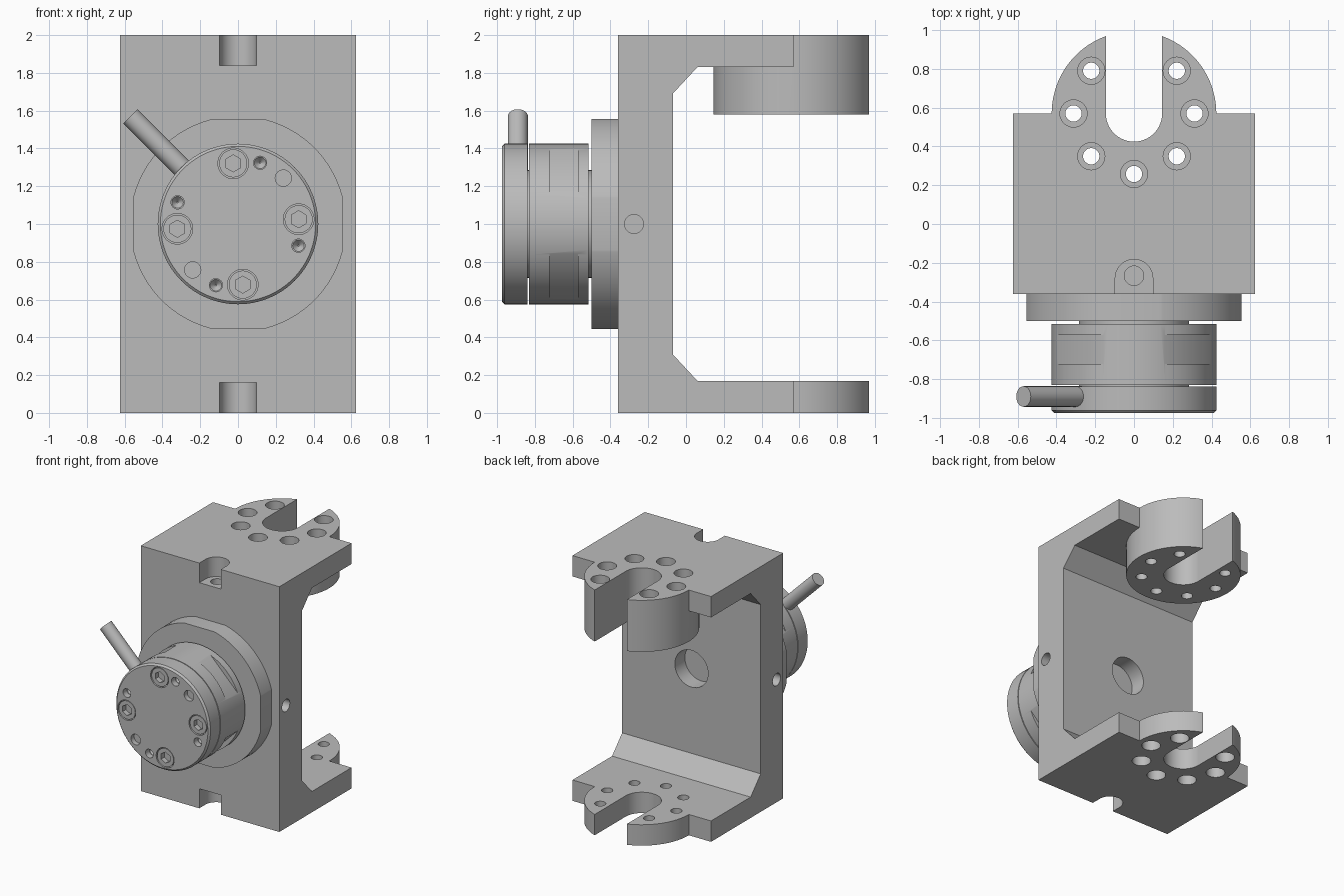
import bpy, bmesh, math
from mathutils import Vector, Matrix

cube = bpy.data.objects.get("Cube")
if cube:
    bpy.data.objects.remove(cube, do_unlink=True)

grey = bpy.data.materials.new("machined grey")
grey.use_nodes = True
grey.diffuse_color = (0.5, 0.5, 0.5, 1)
grey.node_tree.nodes["Principled BSDF"].inputs["Base Color"].default_value = grey.diffuse_color


def to_object(name, bm):
    bmesh.ops.recalc_face_normals(bm, faces=bm.faces)
    mesh = bpy.data.meshes.new(name)
    bm.to_mesh(mesh)
    bm.free()
    mesh.materials.append(grey)
    obj = bpy.data.objects.new(name, mesh)
    bpy.context.collection.objects.link(obj)
    return obj


def cylinder(name, a, b, r, r2=None, seg=64):
    """Cylinder or cone running from point a to point b."""
    a, b = Vector(a), Vector(b)
    axis = b - a
    turn = axis.to_track_quat('Z', 'Y').to_matrix().to_4x4()
    bm = bmesh.new()
    bmesh.ops.create_cone(bm, cap_ends=True, segments=seg, radius1=r,
                          radius2=r if r2 is None else r2, depth=axis.length,
                          matrix=Matrix.Translation((a + b) / 2) @ turn)
    return to_object(name, bm)


def box(name, centre, size, turn=Matrix()):
    bm = bmesh.new()
    bmesh.ops.create_cube(bm, size=1, matrix=Matrix.Translation(centre) @ turn
                          @ Matrix.Diagonal((*size, 1)))
    return to_object(name, bm)


def combine(target, tool, operation='DIFFERENCE'):
    """Apply a boolean and discard the tool."""
    mod = target.modifiers.new("cut", 'BOOLEAN')
    mod.operation, mod.solver, mod.object = operation, 'EXACT', tool
    bpy.context.view_layer.objects.active = target
    bpy.ops.object.modifier_apply(modifier=mod.name)
    bpy.data.objects.remove(tool, do_unlink=True)


def drill(target, a, b, r, r2=None, seg=32):
    combine(target, cylinder("drill", a, b, r, r2, seg))


# C-shaped bracket: side profile (y, z), mirrored about mid height
W, MID = 0.625, 1.0
upper = [(-0.07, 1.69), (0.06, 1.83), (0.57, 1.83), (0.57, 2), (-0.36, 2)]
profile = upper + [(y, 2 - z) for y, z in reversed(upper)]
bm = bmesh.new()
face = bm.faces.new([bm.verts.new((-W, y, z)) for y, z in profile])
side = bmesh.ops.extrude_face_region(bm, geom=[face])["geom"]
bmesh.ops.translate(bm, vec=(2 * W, 0, 0),
                    verts=[v for v in side if isinstance(v, bmesh.types.BMVert)])
bracket = to_object("bracket", bm)

# Round clamp bosses on both arms, with the open slot
BY, BR, SLOT = 0.57, 0.425, 0.145
for low, high in ((1.58, 2), (0, 0.17)):
    combine(bracket, cylinder("boss", (0, BY, low), (0, BY, high), BR), 'UNION')
drill(bracket, (0, BY, -0.1), (0, BY, 2.1), SLOT, seg=64)
combine(bracket, box("slot", (0, BY + 0.5, 1), (2 * SLOT, 1, 3)))

# Counterbored bolt holes around the slot
for k in range(7):
    t = math.radians(135 + 45 * k)
    x, y = 0.312 * math.cos(t), BY + 0.312 * math.sin(t)
    drill(bracket, (x, y, -0.1), (x, y, 2.1), 0.042)
    drill(bracket, (x, y, 1.91), (x, y, 2.1), 0.07)
    drill(bracket, (x, y, -0.1), (x, y, 0.09), 0.07)

# Rounded front notches with a tapped hole in the floor
NY, NR = -0.28, 0.097
for end, s in ((2, 1), (0, -1)):
    floor, out = end - 0.16 * s, end + 0.1 * s
    drill(bracket, (0, NY, floor), (0, NY, out), NR, seg=48)
    combine(bracket, box("notch", (0, NY - 0.1, (floor + out) / 2), (2 * NR, 0.2, 0.26)))
    drill(bracket, (0, -0.267, floor - 0.15 * s), (0, -0.267, out), 0.05)

# Side pin holes and the blind bore in the rear of the wall
for s in (1, -1):
    drill(bracket, (s * 0.45, -0.275, MID), (s * 0.7, -0.275, MID), 0.05)
drill(bracket, (0, -0.2, MID), (0, 0.05, MID), 0.15, seg=64)

# Flange with four flats
flange = cylinder("mounting_flange", (0, -0.36, MID), (0, -0.5, MID), 0.572, seg=96)
combine(flange, box("flats", (0, -0.43, MID), (1.11, 1, 1.11)), 'INTERSECT')

# Rotating hub: core, body with four wrench flats, front disc
core = cylinder("hub_core", (0, -0.49, MID), (0, -0.86, MID), 0.285)
R = 0.425
body = cylinder("hub_body", (0, -0.515, MID), (0, -0.831, MID), R, seg=96)
for k in range(4):
    turn = Matrix.Rotation(math.radians(45 + 90 * k), 4, 'Y')
    centre = Vector((0, -0.647, MID)) + turn @ Vector((0.49, 0, 0))
    combine(body, box("wrench_flat", centre, (0.2, 0.15, 0.6), turn))

FACE = -0.975
disc = cylinder("front_disc", (0, -0.838, MID), (0, FACE, MID), R, seg=96)
bm = bmesh.new()
bm.from_mesh(disc.data)
rim = [e for e in bm.edges if all(v.co.y < FACE + 0.01 for v in e.verts)]
bmesh.ops.bevel(bm, geom=rim, offset=0.014, segments=1, affect='EDGES')
bm.to_mesh(disc.data)
bm.free()

# Details repeated around the disc: (x, z offsets) with their opposites
for s in (1, -1):
    # Flat dowel holes
    x, z = s * 0.24, MID + s * 0.243
    drill(disc, (x, FACE + 0.04, z), (x, FACE - 0.05, z), 0.043)
    # Drilled holes with conical bottoms
    for dx, dz in ((0.117, 0.324), (0.32, -0.115)):
        x, z = s * dx, MID + s * dz
        drill(disc, (x, FACE + 0.05, z), (x, FACE - 0.05, z), 0.035)
        drill(disc, (x, FACE + 0.045, z), (x, FACE + 0.08, z), 0.035, 0.004)

# Socket-head screws sunk in the disc
for k in range(4):
    t = math.radians(4.5 + 90 * k)
    x, z = 0.322 * math.cos(t), MID + 0.322 * math.sin(t)
    drill(disc, (x, FACE + 0.06, z), (x, FACE - 0.05, z), 0.081, seg=48)
    screw = cylinder(f"screw_{k + 1}", (x, FACE + 0.065, z), (x, FACE + 0.004, z), 0.074, seg=48)
    drill(screw, (x, FACE + 0.045, z), (x, FACE - 0.05, z), 0.045, seg=6)

# Lever pin
cylinder("lever", (-0.27, -0.89, MID + 0.27), (-0.57, -0.89, MID + 0.57), 0.053, seg=48)

# Smooth round walls, sharp edges
for obj in bpy.context.scene.objects:
    obj.select_set(obj.type == 'MESH')
bpy.context.view_layer.objects.active = bracket
bpy.ops.object.shade_smooth_by_angle(angle=math.radians(25))
